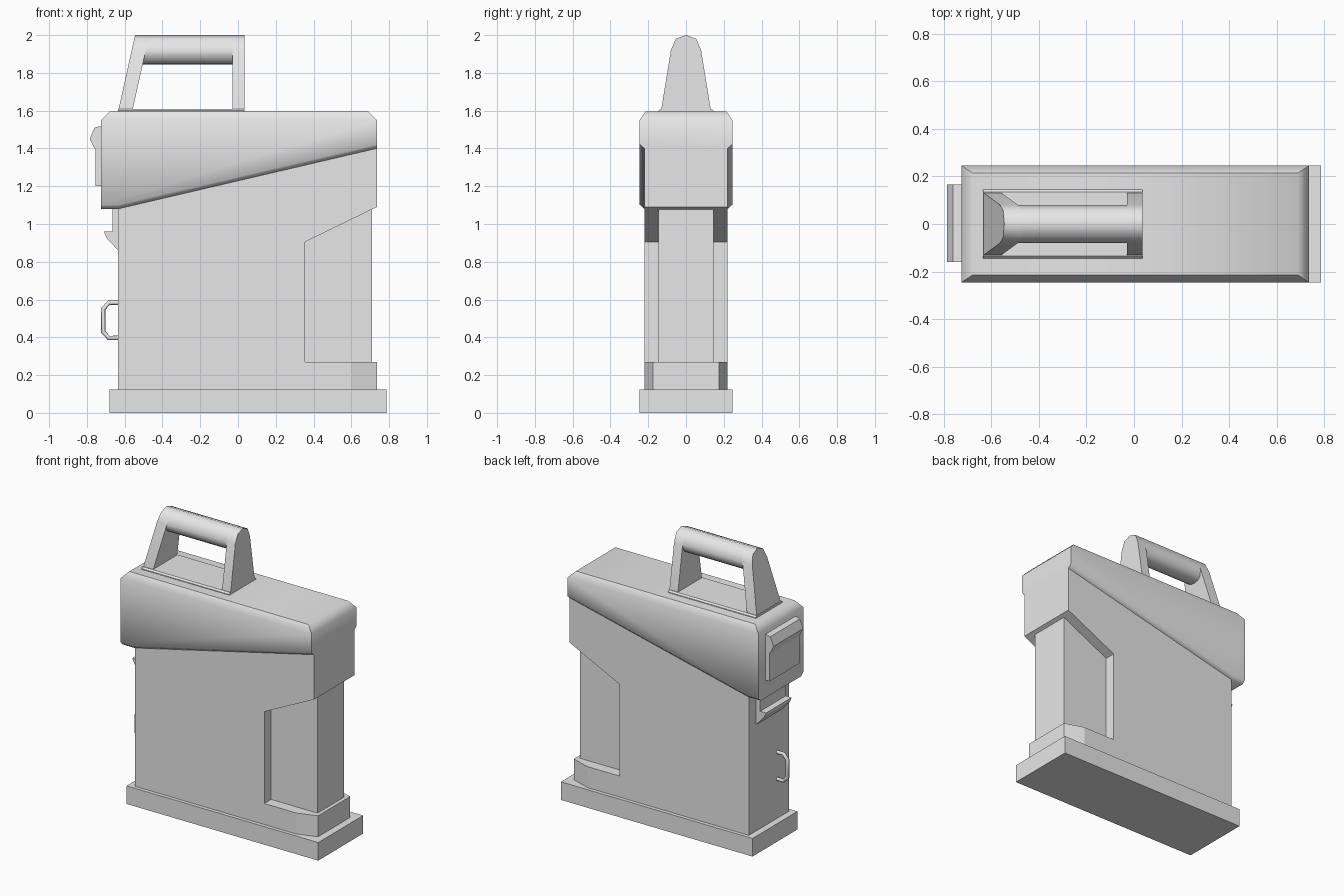
import bpy, bmesh, math

cube = bpy.data.objects.get("Cube")
if cube:
    bpy.data.objects.remove(cube, do_unlink=True)

grey = bpy.data.materials.new("plain_grey")
grey.use_nodes = True
grey.diffuse_color = (0.8, 0.8, 0.8, 1)
grey.node_tree.nodes["Principled BSDF"].inputs["Base Color"].default_value = (0.8, 0.8, 0.8, 1)


def finish(name, bm, smooth=False):
    bmesh.ops.recalc_face_normals(bm, faces=bm.faces)
    mesh = bpy.data.meshes.new(name)
    bm.to_mesh(mesh)
    bm.free()
    mesh.materials.append(grey)
    obj = bpy.data.objects.new(name, mesh)
    bpy.context.collection.objects.link(obj)
    if smooth:
        bpy.ops.object.select_all(action='DESELECT')
        obj.select_set(True)
        bpy.context.view_layer.objects.active = obj
        bpy.ops.object.shade_smooth_by_angle(angle=math.radians(50))
    return obj


def prism(name, points, axis, lo, hi):
    """Extrude a profile: axis y takes (x, z) points, axis z takes (x, y)."""
    bm = bmesh.new()
    place = (lambda a, b: (a, lo, b)) if axis == "y" else (lambda a, b: (a, b, lo))
    face = bm.faces.new([bm.verts.new(place(a, b)) for a, b in points])
    moved = bmesh.ops.extrude_face_region(bm, geom=[face])["geom"]
    step = (0, hi - lo, 0) if axis == "y" else (0, 0, hi - lo)
    bmesh.ops.translate(bm, vec=step, verts=[v for v in moved if isinstance(v, bmesh.types.BMVert)])
    return finish(name, bm)


def box(name, x0, x1, half, z0, z1):
    return prism(name, [(x0, z0), (x1, z0), (x1, z1), (x0, z1)], "y", -half, half)


def hull(name, points, smooth=True):
    """Convex solid, mirrored in y from its (x, y, z) points."""
    bm = bmesh.new()
    for x, y, z in points:
        for side in ((1, -1) if y else (1,)):
            bm.verts.new((x, side * y, z))
    bmesh.ops.convex_hull(bm, input=bm.verts[:])
    bmesh.ops.dissolve_limit(bm, angle_limit=0.01, verts=bm.verts[:], edges=bm.edges[:])
    return finish(name, bm, smooth)


# Base, body with its stepped end, and the narrow column in the recess
box("base_plate", -0.68, 0.785, 0.245, 0, 0.125)
prism("body", [(-0.635, 0.125), (0.355, 0.125), (0.355, 0.905), (0.735, 1.09),
               (0.735, 1.4), (-0.635, 1.085)], "y", -0.22, 0.22)
box("column", 0.3, 0.71, 0.145, 0.125, 1.12)
prism("column_foot", [(0.355, -0.22), (0.6, -0.22), (0.735, -0.175),
                      (0.735, 0.175), (0.6, 0.22), (0.355, 0.22)], "z", 0.125, 0.27)

# Wedge cap with chamfered rims
underside = [(-0.725, 1.08), (-0.635, 1.08), (0.735, 1.4)]
cap = [(x, 0.22, z) for x, z in underside]
cap += [(x, 0.245, z + 0.022) for x, z in underside]
cap += [(-0.725, 0.245, 1.55), (0.735, 0.245, 1.55), (-0.68, 0.215, 1.595), (0.69, 0.215, 1.595)]
hull("cap", cap)

# Carrying handle: foot plate, two posts and a rounded grip
hull("handle_plate", [(x, y, z) for x in (-0.635, 0.035)
                      for y, z in ((0.145, 1.59), (0.145, 1.6), (0.135, 1.61))], False)
crown = [(0.08, 1.92), (0.055, 1.98), (0, 2.0)]
post = [(0.132, 1.6)] + crown


def slanted(x, z):
    return x + 0.222 * (z - 1.595)


hull("straight_post", [(x, y, z) for x in (-0.03, 0.035) for y, z in post])
hull("slanted_post", [(slanted(x, z), y, z) for x in (-0.635, -0.56) for y, z in post])
grip = crown + [(0.076, 1.895), (0.062, 1.867), (0.036, 1.85), (0, 1.845)]
hull("grip", [(x, y, z) for x in (-0.51, 0.0) for y, z in grip])

# Latch plate, hook and ring on the narrow end
prism("latch_plate", [(-0.72, 1.2), (-0.755, 1.2), (-0.755, 1.39), (-0.785, 1.45),
                      (-0.76, 1.51), (-0.72, 1.52)], "y", -0.16, 0.165)
prism("hook", [(-0.63, 1.09), (-0.665, 1.09), (-0.665, 0.96), (-0.71, 0.96),
               (-0.695, 0.925), (-0.63, 0.855)], "y", -0.14, 0.14)

path = [(-0.63, 0.583), (-0.684, 0.583), (-0.713, 0.55),
        (-0.713, 0.428), (-0.684, 0.397), (-0.63, 0.397)]
curve = bpy.data.curves.new("side_ring", 'CURVE')
curve.dimensions = '3D'
curve.bevel_depth = 0.012
curve.bevel_resolution = 2
curve.use_fill_caps = True
spline = curve.splines.new('POLY')
spline.points.add(len(path) - 1)
for point, (x, z) in zip(spline.points, path):
    point.co = (x, -0.09, z, 1)
curve.materials.append(grey)
bpy.context.collection.objects.link(bpy.data.objects.new("side_ring", curve))
